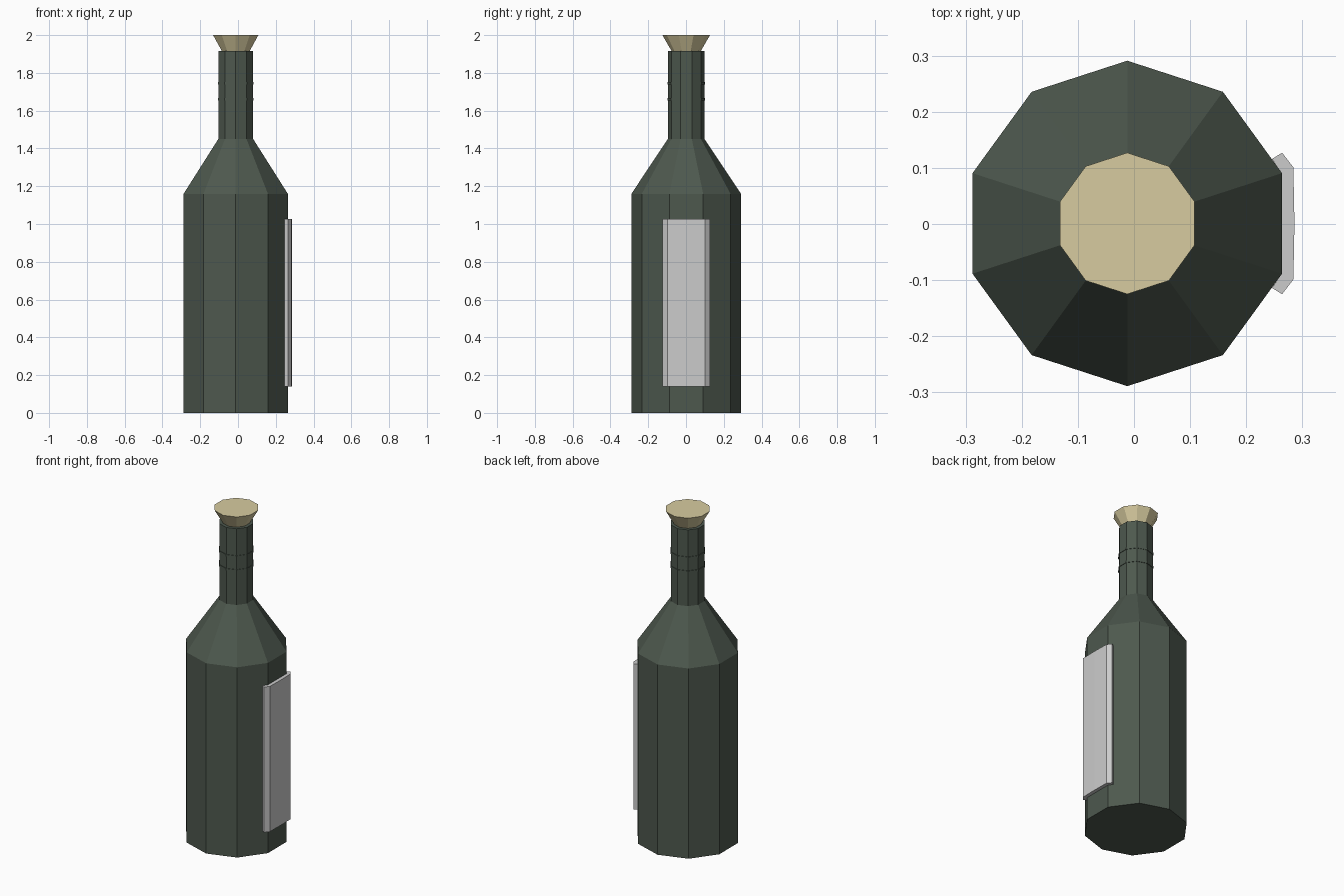
import bpy, bmesh, math

if "Cube" in bpy.data.objects:
    bpy.data.objects.remove(bpy.data.objects["Cube"])

SIDES = 10
CX, CY = -0.012, 0.001


def material(name, rgb):
    m = bpy.data.materials.new(name)
    m.diffuse_color = (*rgb, 1.0)
    m.use_nodes = True
    m.node_tree.nodes["Principled BSDF"].inputs["Base Color"].default_value = m.diffuse_color
    return m


glass = material("dark green glass", (0.075, 0.098, 0.076))
cork_tan = material("cork tan", (0.68, 0.60, 0.35))
paper = material("label paper", (0.60, 0.60, 0.60))


def skin(name, rings, mat):
    """Join a stack of equal-length rings into a closed flat-shaded solid."""
    bm = bmesh.new()
    loops = [[bm.verts.new(p) for p in ring] for ring in rings]
    n = len(loops[0])
    for lo, hi in zip(loops, loops[1:]):
        for i in range(n):
            j = (i + 1) % n
            bm.faces.new((lo[i], lo[j], hi[j], hi[i]))
    bm.faces.new(loops[0][::-1])
    bm.faces.new(loops[-1])
    bmesh.ops.recalc_face_normals(bm, faces=bm.faces)
    me = bpy.data.meshes.new(name)
    bm.to_mesh(me)
    bm.free()
    me.materials.append(mat)
    ob = bpy.data.objects.new(name, me)
    bpy.context.collection.objects.link(ob)
    return ob


def lathe(name, profile, mat):
    """Ten-sided turned part from (radius, height) pairs, with a corner on +y."""
    angles = [math.pi / 2 + i * math.tau / SIDES for i in range(SIDES)]
    return skin(name, [[(CX + r * math.cos(a), CY + r * math.sin(a), z)
                        for a in angles] for r, z in profile], mat)


# Bottle: body, sloping shoulder and neck
lathe("bottle", [(0.29, 0), (0.29, 1.16), (0.097, 1.45), (0.097, 1.915)], glass)

# Two thin raised bands around the neck
for i, z in enumerate((1.66, 1.745)):
    lathe(f"neck_band_{i + 1}", [(0.1, z - 0.006), (0.1, z + 0.006)], glass)

# Flared cork stopper
lathe("cork", [(0.077, 1.90), (0.077, 1.915), (0.126, 2.0)], cork_tan)

# Paper label wrapped over one flat side, with mitred edges
half = [(0.286, 0.0), (0.284, 0.1), (0.264, 0.126), (0.246, 0.115), (0.263, 0.09)]
outline = half + [(x, -y) for x, y in reversed(half[1:])]
skin("label", [[(x, y + CY, z) for x, y in outline] for z in (0.14, 1.026)], paper)
